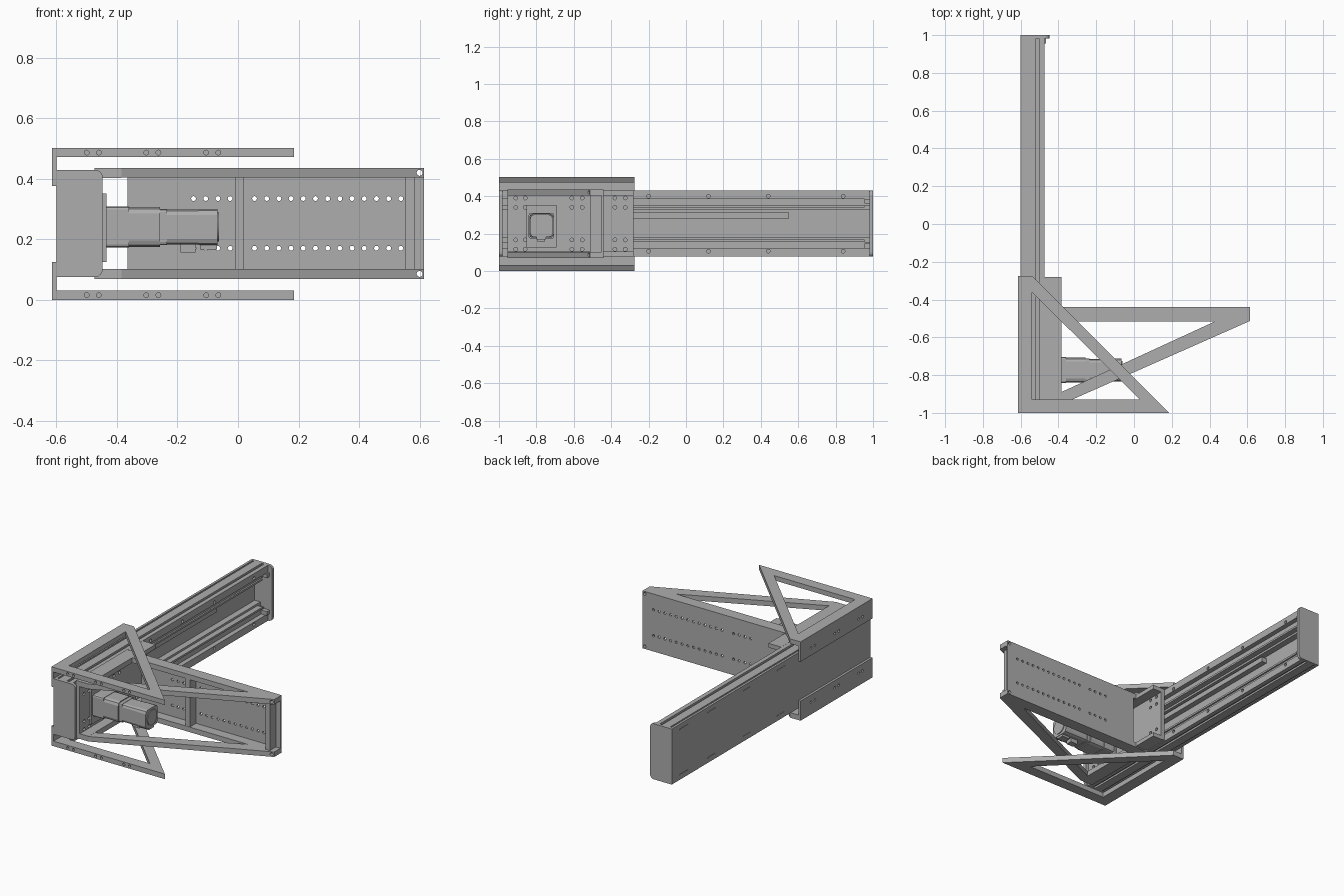
import bpy
import bmesh
from math import pi, cos, sin
from mathutils import Matrix, Vector

if "Cube" in bpy.data.objects:
    bpy.data.objects.remove(bpy.data.objects["Cube"])

grey = bpy.data.materials.new("machined_grey")
grey.use_nodes = True
grey.diffuse_color = (0.42, 0.42, 0.42, 1)
grey.node_tree.nodes["Principled BSDF"].inputs["Base Color"].default_value = (0.42, 0.42, 0.42, 1)

MID = 0.253  # height of the plane the assembly is mirrored about


def flip(z):
    return 2 * MID - z


def finish(name, bm):
    bmesh.ops.recalc_face_normals(bm, faces=bm.faces)
    mesh = bpy.data.meshes.new(name)
    bm.to_mesh(mesh)
    bm.free()
    mesh.materials.append(grey)
    obj = bpy.data.objects.new(name, mesh)
    bpy.context.collection.objects.link(obj)
    return obj


def add_box(bm, x, y, z):
    size = Vector((x[1] - x[0], y[1] - y[0], z[1] - z[0]))
    mid = Vector((x[0] + x[1], y[0] + y[1], z[0] + z[1])) / 2
    bmesh.ops.create_cube(bm, size=1, matrix=Matrix.Translation(mid) @ Matrix.Diagonal((*size, 1)))


def box(name, x, y, z):
    bm = bmesh.new()
    add_box(bm, x, y, z)
    return finish(name, bm)


def prism(name, loops, axis, start, end):
    """Extrude an outline (with optional inner holes) along y or z."""
    bm = bmesh.new()
    for loop in loops:
        vs = [bm.verts.new((a, b, start) if axis == "z" else (a, start, b)) for a, b in loop]
        for i, v in enumerate(vs):
            bm.edges.new((v, vs[i - 1]))
    bmesh.ops.triangle_fill(bm, use_beauty=True, edges=bm.edges[:])
    ext = bmesh.ops.extrude_face_region(bm, geom=bm.faces[:])
    step = Vector((0, 0, end - start)) if axis == "z" else Vector((0, end - start, 0))
    bmesh.ops.translate(bm, vec=step, verts=[g for g in ext["geom"] if isinstance(g, bmesh.types.BMVert)])
    return finish(name, bm)


def add_rod(bm, centre, axis, radius, length, sides=12):
    turn = Matrix.Rotation(pi / 2, 4, "Y" if axis == "x" else "X")
    bmesh.ops.create_cone(bm, cap_ends=True, segments=sides, radius1=radius, radius2=radius,
                          depth=length, matrix=Matrix.Translation(centre) @ turn)


def drill(obj, centres, axis, radius, length):
    """Cut a set of round holes and bake the result."""
    bm = bmesh.new()
    for c in centres:
        add_rod(bm, c, axis, radius, length)
    cutter = finish("hole_cutter", bm)
    cutter.hide_render = True
    mod = obj.modifiers.new("holes", "BOOLEAN")
    mod.object, mod.operation, mod.solver = cutter, "DIFFERENCE", "EXACT"
    graph = bpy.context.evaluated_depsgraph_get()
    baked = bpy.data.meshes.new_from_object(obj.evaluated_get(graph))
    obj.modifiers.clear()
    obj.data = baked
    bpy.data.objects.remove(cutter)


# Long rail: open channel profile with stepped lips and side slots
half = [(-0.6, 0.43), (-0.585, 0.43), (-0.585, 0.425), (-0.575, 0.425), (-0.575, 0.43),
        (-0.52, 0.43), (-0.52, 0.418), (-0.503, 0.418), (-0.503, 0.43), (-0.475, 0.43),
        (-0.475, 0.385), (-0.505, 0.385), (-0.505, 0.35), (-0.53, 0.35),
        (-0.53, 0.325), (-0.57, 0.325)]
profile = half + [(x, flip(z)) for x, z in reversed(half)]
rail = prism("rail_body", [profile], "y", -0.985, 0.985)
drill(rail, [(-0.475, y, z) for y in (-0.2, 0.12, 0.44, 0.84) for z in (0.4, flip(0.4))],
      "x", 0.01, 0.03)

# Guide strips, drive bar and stop blocks inside the channel
for side, tag in ((lambda z: z, "upper"), (flip, "lower")):
    z = sorted((side(0.338), side(0.35)))
    box(tag + "_guide_strip", (-0.53, -0.495), (-0.95, 0.955), z)
    z = sorted((side(0.36), side(0.385)))
    box(tag + "_stop_block", (-0.51, -0.465), (0.955, 0.985), z)
    # Shallow slots along the back of the rail
    for y in (-0.1, 0.25, 0.6, 0.88):
        box(tag + "_back_slot_cover", (-0.602, -0.599), (y - 0.04, y + 0.04),
            sorted((side(0.395), side(0.4))))
box("drive_bar", (-0.575, -0.535), (-0.9, 0.55), (0.28, 0.312))

# End plates with rounded outer corners
r = 0.025
arc = [(r * cos(a), r * sin(a)) for a in (0, pi / 8, pi / 4, 3 * pi / 8, pi / 2)]
upper = [(-0.447 - r + a, 0.43 - r + b) for a, b in arc]
cap = [(-0.6, flip(0.43))] + [(x, flip(z)) for x, z in reversed(upper)] + upper + [(-0.6, 0.43)]
prism("front_end_plate", [cap], "y", -1.0, -0.98)
prism("rear_end_plate", [cap], "y", 0.982, 1.0)

# Triangular outer brackets with a flange against the rail's back
outer = [(-0.615, -0.275), (-0.615, -1), (0.185, -1), (-0.54, -0.275)]
inner = [(-0.54, -0.36), (-0.54, -0.93), (0.03, -0.93)]
xs = (-0.5, -0.46, -0.303, -0.263, -0.105, -0.065)
ys = (-0.9, -0.86, -0.66, -0.62, -0.42, -0.38)
for tag, z0, z1, f0, f1, bolt in (("upper", 0.472, 0.502, 0.376, 0.473, 0.487),
                                  ("lower", 0.0, 0.032, 0.031, 0.125, 0.016)):
    frame = prism(tag + "_bracket", [outer, inner], "z", z0, z1)
    drill(frame, [(x, -1, bolt) for x in xs], "y", 0.008, 0.03)
    flange = box(tag + "_bracket_flange", (-0.615, -0.6), (-1, -0.275), (f0, f1))
    drill(flange, [(-0.615, y, (f0 + f1) / 2) for y in ys], "x", 0.008, 0.02)

# Carriage: plate on the rail with upper and lower lips
plate = box("carriage_plate", (-0.474, -0.447), (-0.955, -0.28), (0.08, 0.43))
drill(plate, [(-0.447, y, z) for y in (-0.91, -0.86, -0.61, -0.555, -0.38, -0.325)
              for h in (0.39, 0.34) for z in (h, flip(h))], "x", 0.01, 0.03)
for tag, z in (("upper", (0.403, 0.43)), ("lower", (0.077, 0.103))):
    box(tag + "_carriage_lip", (-0.448, -0.385), (-0.955, -0.28), z)

# Arm: two triangular side frames
tri_outer = [(-0.474, -0.44), (0.615, -0.44), (0.615, -0.513), (-0.385, -0.955), (-0.474, -0.955)]
tri_inner = [(-0.385, -0.515), (0.43, -0.515), (-0.385, -0.89)]
for tag, z0, z1 in (("upper", 0.404, 0.436), ("lower", 0.07, 0.102)):
    side = prism(tag + "_arm_frame", [tri_outer, tri_inner], "z", z0, z1)
    drill(side, [(0.6, -0.48, (z0 + z1) / 2)], "y", 0.01, 0.2)

# Arm back plate with two rows of holes, and its cross ribs
back = box("arm_back_plate", (-0.365, 0.615), (-0.452, -0.44), (0.1, 0.406))
drill(back, [(-0.147 + 0.0403 * i, -0.446, z) for i in range(18) if i != 4
             for z in (0.335, flip(0.335))], "y", 0.008, 0.1)
for name, x in (("middle_rib", -0.01), ("end_rib", 0.553)):
    box(name, (x, x + 0.03), (-0.513, -0.451), (0.1, 0.406))

# Motor: mount, gearbox, body, end cap and connectors
CY, CZ = -0.773, 0.241


def motor_block(name, x0, x1, wide, cut):
    bm = bmesh.new()
    add_box(bm, (x0, x1), (CY - wide, CY + wide), (CZ - wide, CZ + wide))
    edges = [e for e in bm.edges if abs(e.verts[0].co.x - e.verts[1].co.x) > 0.001]
    bmesh.ops.bevel(bm, geom=edges, offset=cut, segments=2, profile=0.5, affect="EDGES")
    return finish(name, bm)


box("motor_mount", (-0.448, -0.435), (-0.853, -0.693), (0.125, 0.352))
motor_block("gearbox_flange", -0.436, -0.36, 0.068, 0.01)
motor_block("gearbox_body", -0.36, -0.257, 0.066, 0.022)
motor_block("motor_front_flange", -0.257, -0.235, 0.06, 0.01)
motor_block("motor_body", -0.235, -0.13, 0.058, 0.018)
motor_block("motor_rear_cap", -0.13, -0.067, 0.06, 0.02)
bm = bmesh.new()
add_rod(bm, (-0.066, CY, CZ), "x", 0.048, 0.008, 32)
finish("motor_end_disc", bm)
box("motor_connector", (-0.19, -0.14), (CY - 0.02, CY + 0.02), (0.157, 0.19))
box("encoder_connector", (-0.125, -0.07), (CY - 0.025, CY + 0.025), (0.167, 0.19))
